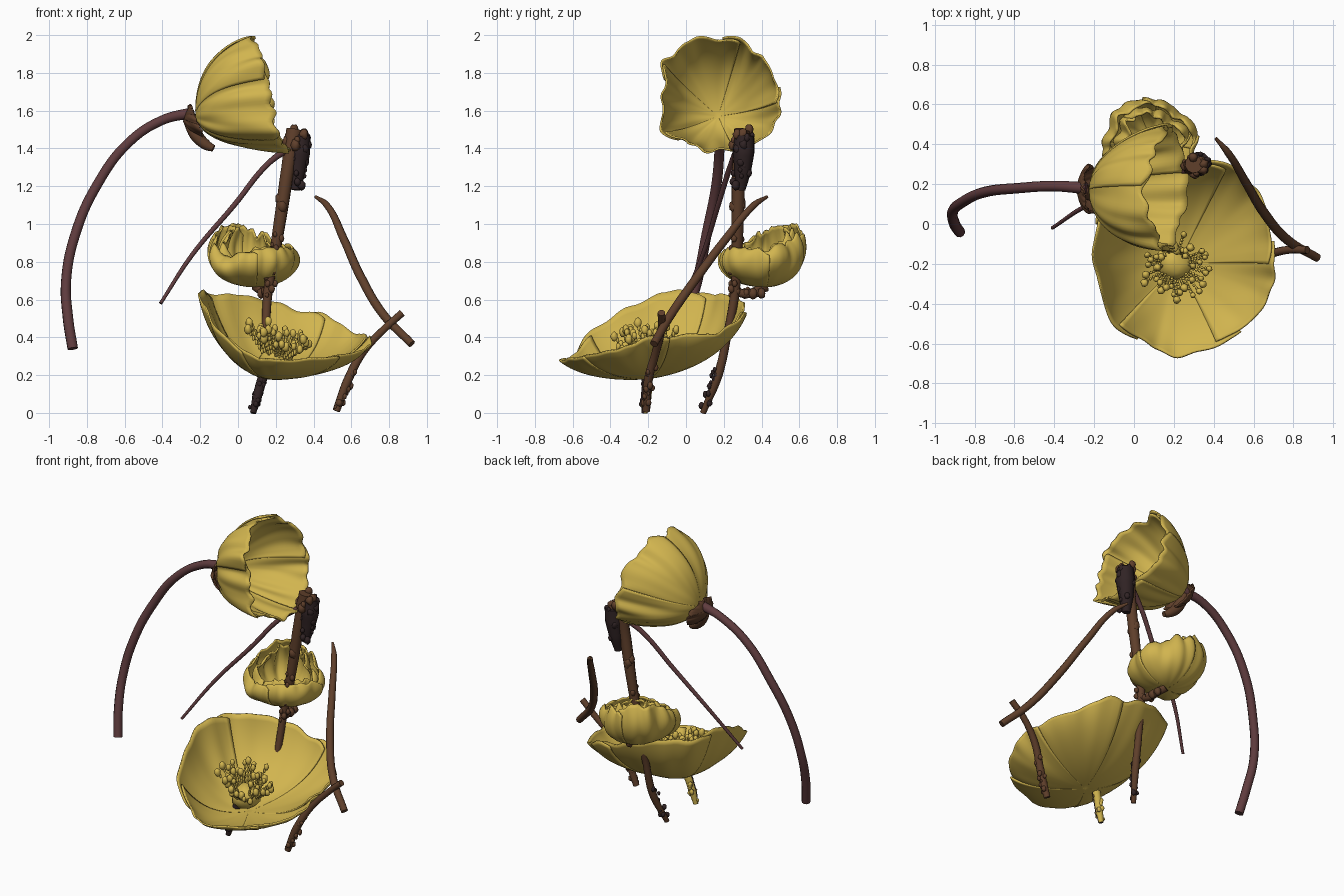
import bpy, bmesh, math, random
from mathutils import Vector, noise

random.seed(4)
if "Cube" in bpy.data.objects:
    bpy.data.objects.remove(bpy.data.objects["Cube"])


def material(name, rgb):
    m = bpy.data.materials.new(name)
    m.use_nodes = True
    m.diffuse_color = (*rgb, 1)
    m.node_tree.nodes["Principled BSDF"].inputs["Base Color"].default_value = (*rgb, 1)
    return m


yellow = material("petal yellow", (0.64, 0.46, 0.078))
brown = material("bark brown", (0.115, 0.05, 0.024))
plum = material("plum stem", (0.115, 0.045, 0.048))
dark = material("dark bark", (0.03, 0.017, 0.018))


def add_mesh(name, bm, mats):
    for f in bm.faces:
        f.smooth = True
    me = bpy.data.meshes.new(name)
    bm.to_mesh(me)
    bm.free()
    for m in mats:
        me.materials.append(m)
    ob = bpy.data.objects.new(name, me)
    bpy.context.collection.objects.link(ob)
    return ob


def loop_point(pts, t):
    """Point on a closed smooth curve through pts, t counted in points."""
    n, i, f = len(pts), math.floor(t), t - math.floor(t)
    a, b, c, d = (Vector(pts[(i + k) % n]) for k in (-1, 0, 1, 2))
    return b + 0.5 * f * ((c - a) + f * ((2 * a - 5 * b + 4 * c - d) + f * (3 * (b - c) + d - a)))


def flower(name, base, axis, rim, petals, curl, ruffle, scale=1.0, mat=yellow, notch=0.04):
    """Cup of overlapping petals running from a base point to a drawn rim."""
    base, axis, n = Vector(base), Vector(axis).normalized(), len(rim)
    step, nu, nv = n / petals, 32, 20
    bm = bmesh.new()
    for k in range(petals):
        grid = []
        for j in range(nv + 1):
            row = []
            for i in range(nu + 1):
                s = i / nu
                t = (k - 0.1 + 1.2 * s) * step
                v = j / nv * (1 - notch * abs(2 * s - 1) ** 4)
                d = loop_point(rim, t) - base
                up = axis * d.dot(axis)
                out = (d - up) * scale * (1 + 0.05 * (s - 0.6))
                a = v * curl
                p = base + out * math.sin(a) / math.sin(curl) + up * (1 - math.cos(a)) / (1 - math.cos(curl))
                # soft folds and a gently waved edge
                turn = t / n * math.tau
                circle = Vector((math.cos(turn), math.sin(turn), 0))
                fold = noise.noise(circle * 3.5 + Vector((0, 0, v * 1.5))) * v
                edge = noise.noise(circle * 4 + Vector((4, 2, 0))) * v ** 4
                p += out.normalized() * ruffle * fold + axis * ruffle * edge
                row.append(bm.verts.new(p))
            grid.append(row)
        for j in range(nv):
            for i in range(nu):
                bm.faces.new((grid[j][i], grid[j][i + 1], grid[j + 1][i + 1], grid[j + 1][i]))
    bmesh.ops.remove_doubles(bm, verts=bm.verts, dist=0.0005)
    ob = add_mesh(name, bm, [mat])
    thick = ob.modifiers.new("thickness", "SOLIDIFY")
    thick.thickness, thick.offset = 0.01, 0
    return ob


def tube(name, pts, radii, mat):
    """Smooth tapered stem through the points, turned into a mesh."""
    cu = bpy.data.curves.new(name, "CURVE")
    cu.dimensions, cu.bevel_depth, cu.bevel_resolution = "3D", 1.0, 3
    cu.resolution_u, cu.use_fill_caps = 8, True
    sp = cu.splines.new("BEZIER")
    sp.bezier_points.add(len(pts) - 1)
    for i, (bp, p) in enumerate(zip(sp.bezier_points, pts)):
        bp.co, bp.handle_left_type, bp.handle_right_type = p, "AUTO", "AUTO"
        bp.radius = radii[min(i, len(radii) - 1)]
    cu.materials.append(mat)
    ob = bpy.data.objects.new(name, cu)
    bpy.context.collection.objects.link(ob)
    bpy.ops.object.select_all(action="DESELECT")
    ob.select_set(True)
    bpy.context.view_layer.objects.active = ob
    bpy.ops.object.convert(target="MESH")
    for f in ob.data.polygons:
        f.use_smooth = True
    return ob


def blob(bm, centre, size):
    """Slightly crumpled ball."""
    made = bmesh.ops.create_icosphere(bm, subdivisions=2, radius=1)["verts"]
    for v in made:
        v.co = Vector(centre) + Vector([a * b for a, b in zip(v.co, size)]) * (1 + 0.25 * noise.noise(v.co * 2 + Vector(centre) * 9))


def knobs(name, a, b, count, spread, size, mat):
    """Bumps scattered round the line from a to b."""
    bm, a, b = bmesh.new(), Vector(a), Vector(b)
    for i in range(count):
        ang = random.uniform(0, math.tau)
        off = Vector((math.cos(ang), math.sin(ang), random.uniform(-0.5, 0.5))) * spread
        r = size * random.uniform(0.6, 1.3)
        blob(bm, a.lerp(b, (i + 0.5) / count) + off, (r, r, r * 1.3))
    return add_mesh(name, bm, [mat])


# Large open flower
flower("large_flower", (0.22, -0.2, 0.185), (-0.06, -0.1, 1),
       [(0.69, -0.15, 0.41), (0.64, 0.13, 0.42), (0.47, 0.3, 0.52), (0.17, 0.3, 0.59),
        (-0.12, 0.15, 0.63), (-0.22, -0.1, 0.64), (-0.14, -0.42, 0.48), (0.05, -0.61, 0.32),
        (0.25, -0.66, 0.28), (0.53, -0.54, 0.3), (0.68, -0.35, 0.34)], 5, 1.25, 0.03)

# Nodding upper flower, opening sideways
flower("upper_flower", (-0.22, 0.17, 1.57), (1, 0, 0.08),
       [(0.18, 0.48, 1.68), (0.14, 0.41, 1.87), (0.09, 0.29, 1.985), (0.07, 0.05, 1.98),
        (0.13, -0.1, 1.87), (0.17, -0.14, 1.72), (0.18, -0.13, 1.54), (0.24, -0.03, 1.43),
        (0.27, 0.14, 1.39), (0.25, 0.34, 1.42), (0.19, 0.47, 1.53)], 5, 1.42, 0.05)

# Half-closed flower behind the stem, with an inner layer
bud_rim = [(0.28, 0.41, 0.87), (0.22, 0.54, 0.91), (0.08, 0.6, 0.97), (-0.07, 0.54, 0.99),
           (-0.12, 0.38, 0.94), (-0.08, 0.25, 0.84), (0.07, 0.21, 0.86), (0.22, 0.26, 0.87)]
flower("small_flower_outer", (0.09, 0.42, 0.67), (0, 0, 1), bud_rim, 4, 2.1, 0.04, notch=0.12)
flower("small_flower_inner", (0.09, 0.42, 0.69), (0, 0, 1), bud_rim, 3, 2.2, 0.06, 0.72, notch=0.15)

# Slanted calyx and drooping sepal behind the upper flower
ring = []
for k in range(8):
    c, s = math.cos(k * math.tau / 8), math.sin(k * math.tau / 8)
    ring.append((-0.215 - 0.035 * s, 0.17 + 0.12 * c, 1.54 + 0.09 * s))
flower("upper_calyx", (-0.28, 0.18, 1.56), (1, 0, -0.3), ring, 4, 1.4, 0.02, mat=brown)
tube("upper_sepal", [(-0.26, 0.17, 1.56), (-0.22, 0.15, 1.47), (-0.17, 0.14, 1.42), (-0.13, 0.13, 1.4)],
     [0.035, 0.035, 0.028, 0.018], brown)

# Stamens in a ring, with a lumpy centre
stamens, heart = bmesh.new(), Vector((0.2, -0.2, 0.28))
for i in range(44):
    ang = i * 2.4
    r = random.uniform(0.07, 0.18)
    tip = Vector((0.2 + r * math.cos(ang), -0.21 + r * math.sin(ang), random.uniform(0.38, 0.46)))
    tip.z += -0.25 * (tip.x - 0.2) + 0.2 * (tip.y + 0.2)
    s = random.uniform(0.014, 0.021)
    blob(stamens, tip, (s, s, s * 1.4))
    foot = heart + Vector((math.cos(ang), math.sin(ang), 0)) * 0.05
    for k in range(1, 7):
        blob(stamens, foot.lerp(tip, k / 7), (0.008, 0.008, 0.016))
blob(stamens, (0.2, -0.2, 0.29), (0.09, 0.09, 0.08))
add_mesh("stamens", stamens, [yellow])

# Central twig and its bark
tube("main_stem", [(0.3, 0.3, 1.5), (0.265, 0.28, 1.3), (0.235, 0.275, 1.1), (0.2, 0.27, 0.88),
                   (0.16, 0.26, 0.65), (0.145, 0.22, 0.42), (0.13, 0.17, 0.2), (0.08, 0.09, 0.0)],
     [0.045, 0.036, 0.034, 0.03, 0.025, 0.022, 0.024, 0.016], brown)
tube("dark_bark", [(0.33, 0.31, 1.47), (0.325, 0.305, 1.38), (0.315, 0.3, 1.28), (0.305, 0.29, 1.18)],
     [0.052, 0.058, 0.045, 0.025], dark)
knobs("dark_bark_knobs", (0.33, 0.31, 1.46), (0.305, 0.29, 1.2), 18, 0.042, 0.018, dark)
knobs("stem_top_knobs", (0.32, 0.3, 1.49), (0.29, 0.29, 1.42), 16, 0.042, 0.02, brown)
knobs("stem_joint", (0.24, 0.275, 1.14), (0.232, 0.275, 1.08), 6, 0.018, 0.026, brown)
knobs("stem_middle_knobs", (0.21, 0.27, 0.95), (0.16, 0.26, 0.62), 20, 0.026, 0.014, brown)
knobs("stem_foot_knobs", (0.13, 0.17, 0.25), (0.085, 0.1, 0.03), 18, 0.02, 0.012, dark)

# Short stalk joining the small flower to the twig
tube("small_flower_stalk", [(0.155, 0.26, 0.64), (0.14, 0.33, 0.63), (0.12, 0.38, 0.65), (0.1, 0.42, 0.67)],
     [0.022, 0.024, 0.024, 0.03], brown)
knobs("small_flower_sepals", (0.15, 0.28, 0.64), (0.13, 0.4, 0.64), 10, 0.022, 0.018, brown)

# Stalk under the large flower: dark in front, yellow behind
spike = tube("large_flower_stalk", [(0.08, -0.22, 0.0), (0.1, -0.215, 0.08), (0.14, -0.2, 0.22)], [0.016, 0.025, 0.027], dark)
spike_knobs = knobs("large_flower_stalk_knobs", (0.08, -0.22, 0.02), (0.13, -0.205, 0.18), 14, 0.02, 0.012, dark)
for ob in (spike, spike_knobs):
    ob.data.materials.append(yellow)
    for f in ob.data.polygons:
        f.material_index = 1 if f.normal.y > 0.1 else 0

# Long curved stem of the upper flower
tube("curved_stem", [(-0.24, 0.18, 1.59), (-0.4, 0.19, 1.55), (-0.58, 0.18, 1.43), (-0.75, 0.16, 1.2),
                     (-0.86, 0.11, 0.95), (-0.91, 0.06, 0.7), (-0.9, 0.0, 0.5), (-0.875, -0.04, 0.34)],
     [0.03, 0.026, 0.026, 0.027, 0.027, 0.027, 0.028], plum)

# Thin side shoot
tube("thin_shoot", [(0.28, 0.28, 1.41), (0.16, 0.24, 1.32), (-0.02, 0.17, 1.1), (-0.24, 0.09, 0.84), (-0.41, -0.02, 0.58)],
     [0.02, 0.015, 0.014, 0.012, 0.009], plum)

# Crossed twigs on the side
tube("long_twig", [(0.41, 0.43, 1.145), (0.47, 0.36, 1.1), (0.56, 0.21, 0.92), (0.65, 0.06, 0.72),
                   (0.77, -0.08, 0.52), (0.92, -0.17, 0.365)], [0.008, 0.018, 0.022, 0.024, 0.024, 0.022], brown)
tube("short_twig", [(0.52, -0.21, 0.01), (0.58, -0.2, 0.17), (0.66, -0.16, 0.32), (0.77, -0.13, 0.44), (0.87, -0.13, 0.53)],
     [0.02, 0.024, 0.022, 0.02, 0.02], brown)
knobs("short_twig_knobs", (0.53, -0.21, 0.03), (0.62, -0.18, 0.25), 18, 0.02, 0.012, brown)
